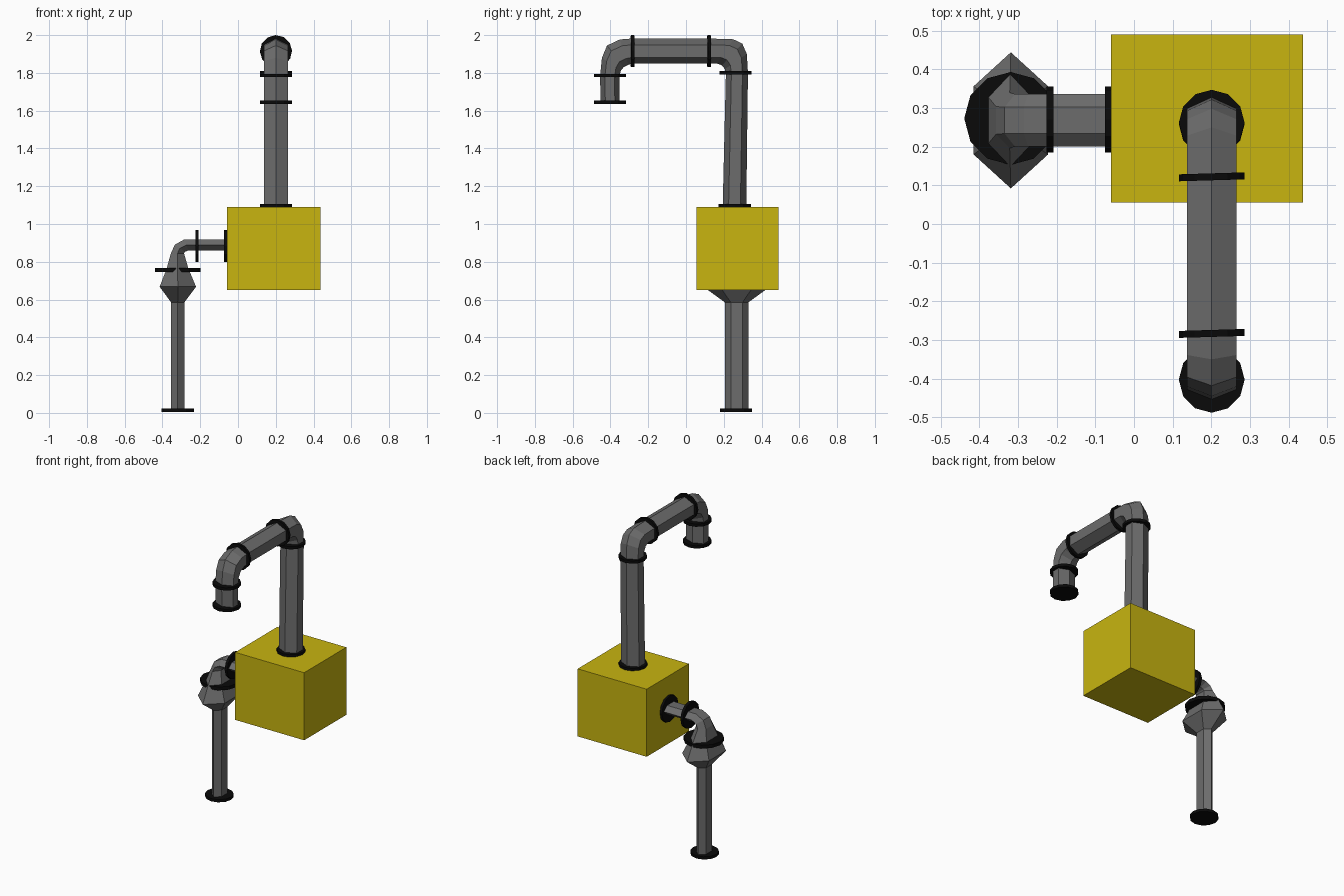
import bpy
import bmesh
from mathutils import Vector

cube = bpy.data.objects.get("Cube")
if cube:
    bpy.data.objects.remove(cube, do_unlink=True)


def material(name, rgb, rough=0.6):
    mat = bpy.data.materials.new(name)
    mat.use_nodes = True
    mat.diffuse_color = (*rgb, 1)
    node = mat.node_tree.nodes["Principled BSDF"]
    node.inputs["Base Color"].default_value = (*rgb, 1)
    node.inputs["Roughness"].default_value = rough
    return mat


yellow = material("yellow paint", (0.58, 0.46, 0.005))
grey = material("grey metal", (0.15, 0.15, 0.15))
black = material("black rubber", (0.003, 0.003, 0.003))


def finish(name, bm, mat):
    bmesh.ops.recalc_face_normals(bm, faces=bm.faces)
    mesh = bpy.data.meshes.new(name)
    bm.to_mesh(mesh)
    bm.free()
    mesh.materials.append(mat)
    obj = bpy.data.objects.new(name, mesh)
    bpy.context.collection.objects.link(obj)
    return obj


def hex_pipe(name, sections, ridge_in_plane):
    """Skin six-sided rings, each given by outer point, inner point and half width."""
    bm = bmesh.new()
    rings = []
    for outer, inner, side in sections:
        centre = (outer + inner) / 2
        u, v = (outer - inner) / 2, side
        if not ridge_in_plane:
            u, v = v, u
        corners = (u, u / 2 + v, v - u / 2, -u, -u / 2 - v, u / 2 - v)
        rings.append([bm.verts.new(centre + c) for c in corners])
    for a, b in zip(rings, rings[1:]):
        for i in range(6):
            j = (i + 1) % 6
            bm.faces.new((a[i], a[j], b[j], b[i]))
    bm.faces.new(rings[0])
    bm.faces.new(rings[-1])
    return finish(name, bm, grey)


def flange(name, centre, axis, radius=0.085, thickness=0.018):
    bm = bmesh.new()
    bmesh.ops.create_cone(bm, cap_ends=True, segments=12, radius1=radius,
                          radius2=radius, depth=thickness)
    turn = Vector((0, 0, 1)).rotation_difference(Vector(axis))
    bmesh.ops.rotate(bm, verts=bm.verts, matrix=turn.to_matrix())
    bmesh.ops.translate(bm, verts=bm.verts, vec=centre)
    return finish(name, bm, black)


# Yellow box
bm = bmesh.new()
bmesh.ops.create_cube(bm, size=1)
bmesh.ops.scale(bm, verts=bm.verts, vec=(0.497, 0.434, 0.44))
bmesh.ops.translate(bm, verts=bm.verts, vec=(0.189, 0.273, 0.871))
finish("main_box", bm, yellow)

# Upper pipe: rises from the box, bends forward, then down (y, z pairs)
X = 0.201
upper = [((0.319, 1.08), (0.194, 1.08)),
         ((0.328, 1.80), (0.211, 1.79)),
         ((0.322, 1.90), (0.206, 1.82)),
         ((0.298, 1.955), (0.19, 1.84)),
         ((0.25, 1.978), (0.165, 1.849)),
         ((0.12, 1.982), (0.12, 1.849)),
         ((-0.285, 1.982), (-0.285, 1.849)),
         ((-0.35, 1.977), (-0.305, 1.843)),
         ((-0.418, 1.945), (-0.33, 1.83)),
         ((-0.445, 1.88), (-0.346, 1.81)),
         ((-0.455, 1.78), (-0.352, 1.78)),
         ((-0.452, 1.64), (-0.352, 1.64))]
hex_pipe("upper_pipe",
         [(Vector((X, *o)), Vector((X, *i)), Vector((0.064, 0, 0)))
          for o, i in upper], True)

# Lower pipe: standing leg, swollen joint, bend into the box side (x, z pairs, half width)
Y = 0.268
lower = [((-0.354, 0.01), (-0.284, 0.01), 0.062),
         ((-0.354, 0.585), (-0.284, 0.585), 0.062),
         ((-0.415, 0.668), (-0.222, 0.668), 0.176),
         ((-0.378, 0.762), (-0.262, 0.762), 0.123),
         ((-0.357, 0.84), (-0.286, 0.845), 0.072),
         ((-0.335, 0.89), (-0.28, 0.853), 0.068),
         ((-0.285, 0.918), (-0.262, 0.86), 0.068),
         ((-0.217, 0.918), (-0.217, 0.86), 0.068),
         ((-0.05, 0.918), (-0.05, 0.86), 0.068)]
hex_pipe("lower_pipe",
         [(Vector((o[0], Y, o[1])), Vector((i[0], Y, i[1])), Vector((0, w, 0)))
          for o, i, w in lower], False)

# Black flanges along both pipes
up, forward, side = (0, 0, 1), (0, 1, 0), (1, 0, 0)
flange("box_top_flange", (X, 0.258, 1.098), up)
flange("riser_flange", (X, 0.262, 1.80), up)
flange("arm_rear_flange", (X, 0.122, 1.915), (-0.03, 1, 0))
flange("arm_front_flange", (X, -0.283, 1.915), (-0.03, 1, 0))
flange("spout_upper_flange", (X, -0.403, 1.786), up)
flange("spout_end_flange", (X, -0.402, 1.645), up)
flange("box_side_flange", (-0.066, 0.27, 0.884), side)
flange("bend_flange", (-0.217, 0.27, 0.884), side)
flange("joint_flange", (-0.319, 0.273, 0.757), up, 0.12, 0.022)
flange("base_flange", (-0.319, 0.264, 0.013), up)
